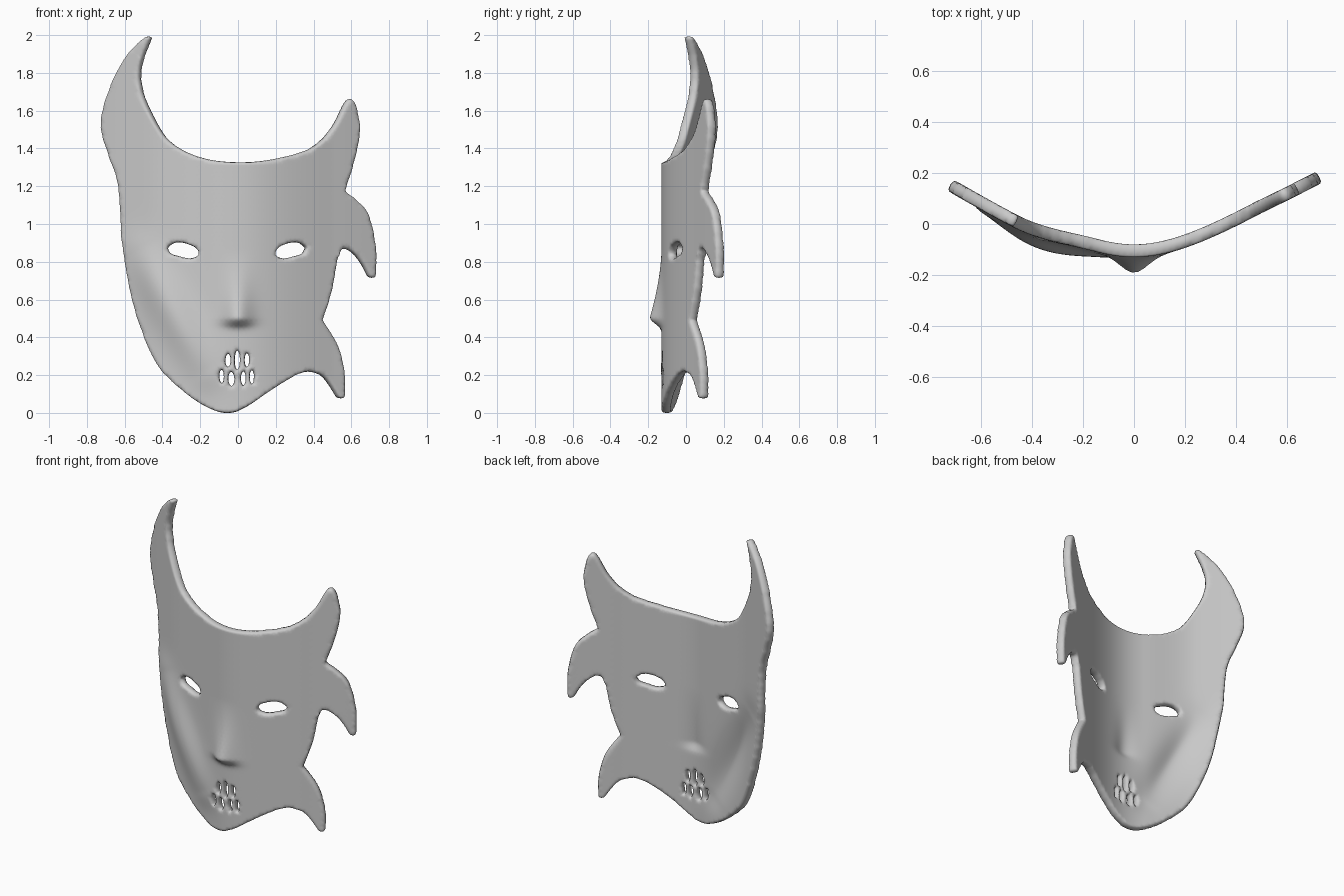
import bpy, math
from mathutils import Vector as V
from mathutils.geometry import delaunay_2d_cdt

if "Cube" in bpy.data.objects:
    bpy.data.objects.remove(bpy.data.objects["Cube"])

STEP = 0.026
THICK = 0.05

# Outline in the front (x, z) plane: smooth strips, each starting at a sharp corner
strips = [
    # left horn, left jaw, chin, up to the lower right spike
    [(-.47, 1.99), (-.495, 1.99), (-.60, 1.88), (-.69, 1.70), (-.73, 1.525), (-.69, 1.37),
     (-.643, 1.235), (-.627, 1.08), (-.616, .89), (-.563, .60), (-.495, .39), (-.415, .235),
     (-.283, .11), (-.16, .03), (-.06, .003), (.034, .03), (.19, .13), (.325, .21),
     (.405, .22), (.473, .185)],
    [(.542, .08)],
    # lower spike back up into the cheek notch
    [(.567, .08), (.567, .205), (.53, .36)],
    # cheek side to the drooping ear spike
    [(.45, .49), (.50, .655), (.53, .82), (.558, .873), (.615, .855), (.672, .785)],
    [(.705, .718)],
    [(.732, .718), (.73, .89), (.685, 1.065)],
    # right horn, brow, inside of left horn
    [(.568, 1.175), (.62, 1.34), (.647, 1.5), (.626, 1.63), (.60, 1.66), (.573, 1.63),
     (.512, 1.51), (.405, 1.402), (.22, 1.344), (.013, 1.322), (-.2, 1.347), (-.373, 1.437),
     (-.48, 1.595), (-.53, 1.74), (-.523, 1.86)],
]
eye = [(-.38, .872), (-.345, .899), (-.296, .90), (-.232, .876), (-.211, .839), (-.256, .818),
       (-.32, .831), (-.363, .845)]
# Mouth slots: x, z, half width, half height
slots = [(-.053, .278, .013, .034), (-.003, .28, .013, .050), (.05, .28, .012, .035),
         (-.087, .193, .011, .035), (-.035, .18, .015, .037), (.03, .183, .012, .036),
         (.077, .19, .011, .035)]


def smooth(pts):
    """Open Catmull-Rom path through the points, without the last point."""
    p = [V(q) for q in pts]
    p = [p[0]] + p + [p[-1]]
    out = []
    for a, b, c, d in zip(p, p[1:], p[2:], p[3:]):
        n = max(1, round((c - b).length / STEP))
        for i in range(n):
            t = i / n
            out.append(.5 * (2 * b + (c - a) * t + (2 * a - 5 * b + 4 * c - d) * t * t
                             + (3 * b - a - 3 * c + d) * t ** 3))
    return out


def grow(lp, r):
    """Push a counter-clockwise loop outwards, to make up for the softened rim."""
    out = []
    for i, p in enumerate(lp):
        d = (lp[(i + 1) % len(lp)] - lp[i - 1]).normalized()
        out.append(p + V((d.y, -d.x)) * r)
    return out


def ellipse(x, z, rx, rz, n=14):
    return [V((x + rx * math.cos(2 * math.pi * i / n), z + rz * math.sin(2 * math.pi * i / n)))
            for i in range(n)]


outline = []
for k, s in enumerate(strips):
    outline += smooth(s + [strips[(k + 1) % len(strips)][0]])
right_eye = [(-x - .01, z) for x, z in eye]
loops = [grow(outline, .005), smooth(eye + eye[:1]), smooth(right_eye + right_eye[:1])]
loops += [ellipse(*s) for s in slots]

verts, edges = [], []
for lp in loops:
    o = len(verts)
    verts += lp
    edges += [(o + i, o + (i + 1) % len(lp)) for i in range(len(lp))]
segs = [(*verts[a], *verts[b]) for a, b in edges]
border = [tuple(v) for v in verts]


def inside(x, z):
    hit = False
    for x1, z1, x2, z2 in segs:
        if (z1 > z) != (z2 > z) and x < x1 + (z - z1) * (x2 - x1) / (z2 - z1):
            hit = not hit
    return hit


# Interior points on a staggered grid
for j in range(int(2 / (STEP * .87))):
    for i in range(int(1.5 / STEP)):
        x, z = -.75 + (i + .5 * (j % 2)) * STEP, j * STEP * .87
        if inside(x, z) and min((x - a) ** 2 + (z - b) ** 2 for a, b in border) > (.65 * STEP) ** 2:
            verts.append(V((x, z)))

flat, _, tris, *_ = delaunay_2d_cdt(verts, edges, [], 0, 1e-5)
tris = [t for t in tris if inside(*(sum((flat[i] for i in t), V((0, 0))) / 3))]


def shell(x, z):
    """Curved face with the left cheek ridge from temple to mouth."""
    y = -.13 + math.sqrt((.63 * x) ** 2 + .04) - .2
    s = max(0, min(1, (-x - .15) / .33))
    y -= .042 * s * s * (3 - 2 * s)
    if x > .5:
        y -= .06 * (x - .5)
    a, d = V((-.53, .86)), V((.36, -.64))
    r = V((x, z)) - a
    u = max(0, min(1, r.dot(d) / d.length_squared))
    amp = .045 * math.sin(math.pi * (.08 + .80 * u)) ** .8
    return y - amp * math.exp(-((r - d * u).length / .10) ** 2)


def nose(x, z):
    """Long bridge with a quick undercut."""
    t = (z - .495) / .37
    n = max(0, 1 - t) ** 1.7 if t > 0 else math.exp(-((z - .495) / .028) ** 2)
    return .066 * n * math.exp(-(x / .072) ** 2)


# Front sheet, back sheet along the shell's normal, and the rim between them
used = sorted({i for t in tris for i in t})
index = {o: n for n, o in enumerate(used)}
tris = [[index[i] for i in t] for t in tris]
front, back = [], []
for i in used:
    x, z = flat[i]
    y = shell(x, z)
    gx = (shell(x + .01, z) - shell(x - .01, z)) / .02
    k = THICK / math.hypot(1, gx)
    front.append((x, y - nose(x, z), z))
    back.append((x - gx * k, y + k - .35 * nose(x, z), z))
N = len(front)
sides = {(t[i], t[(i + 1) % 3]) for t in tris for i in range(3)}
rim = [(b, a, a + N, b + N) for a, b in sides if (b, a) not in sides]
faces = [tuple(t) for t in tris] + [tuple(i + N for i in reversed(t)) for t in tris] + rim

mesh = bpy.data.meshes.new("mask_shell")
mesh.from_pydata(front + back, [], faces)
mask = bpy.data.objects.new("mask_shell", mesh)
bpy.context.collection.objects.link(mask)
mesh.shade_smooth()

# Softened rims
sub = mask.modifiers.new("soft_edges", 'SUBSURF')
sub.levels = sub.render_levels = 1
